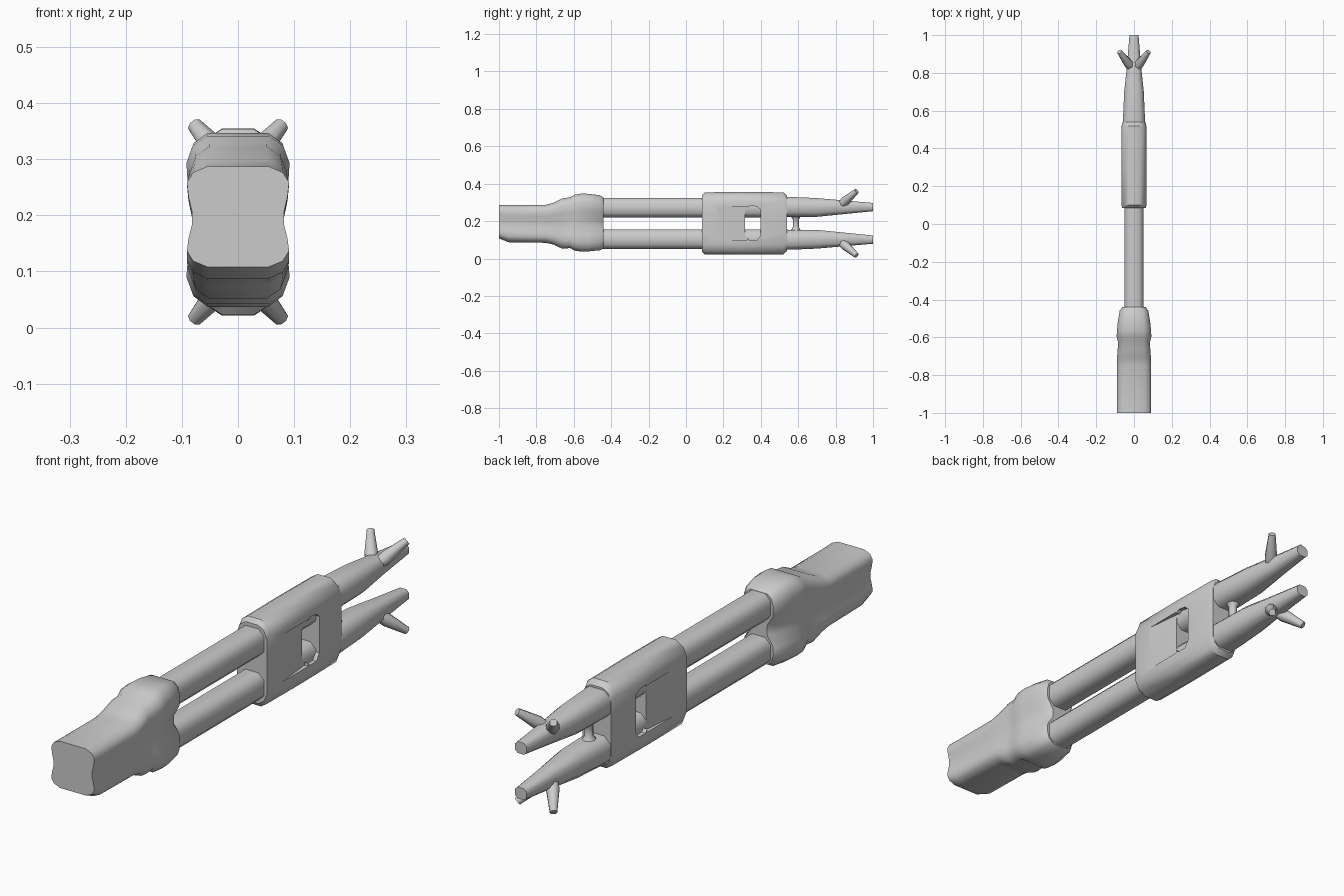
import bpy, bmesh, math
from mathutils import Vector

if "Cube" in bpy.data.objects:
    bpy.data.objects.remove(bpy.data.objects["Cube"])

C = 0.188  # height of the horizontal symmetry plane


def loft(name, rings, angle=35):
    """Skin a list of equal-length rings of 3D points, capped at both ends."""
    bm = bmesh.new()
    vs = [[bm.verts.new(p) for p in r] for r in rings]
    n = len(vs[0])
    for a, b in zip(vs, vs[1:]):
        for i in range(n):
            j = (i + 1) % n
            bm.faces.new((a[i], a[j], b[j], b[i]))
    bm.faces.new(vs[0])
    bm.faces.new(vs[-1])
    bmesh.ops.recalc_face_normals(bm, faces=bm.faces)
    me = bpy.data.meshes.new(name)
    bm.to_mesh(me)
    bm.free()
    ob = bpy.data.objects.new(name, me)
    bpy.context.collection.objects.link(ob)
    smooth(ob, angle)
    return ob


def smooth(ob, angle):
    bpy.ops.object.select_all(action='DESELECT')
    ob.select_set(True)
    bpy.context.view_layer.objects.active = ob
    bpy.ops.object.shade_smooth_by_angle(angle=math.radians(angle))


def octagon(y, z, hx, hz, k=0.55):
    pts = [(k, 1), (1, k), (1, -k), (k, -1), (-k, -1), (-1, -k), (-1, k), (-k, 1)]
    return [(hx * a, y, z + hz * b) for a, b in pts]


def both_sides(half, y):
    """Mirror a half outline (top to bottom) across x = 0."""
    return [(x, y, z) for x, z in half] + [(-x, y, z) for x, z in reversed(half)]


def cut(ob, cutter):
    m = ob.modifiers.new("cut", 'BOOLEAN')
    m.object = cutter
    m.solver = 'EXACT'
    bpy.context.view_layer.objects.active = ob
    bpy.ops.object.modifier_apply(modifier=m.name)
    bpy.data.objects.remove(cutter)


# Handle block: y, half width, top, bottom, waist half width
def block_ring(y, w, t, b, waist):
    m = (t + b) / 2
    h = t - b
    half = [(w * .6, t), (w * .88, t - h * .06), (w, t - h * .16), (w * .97, m + h * .2),
            (waist, m + h * .05), (waist, m - h * .08), (w * .97, m - h * .22),
            (w, b + h * .16), (w * .88, b + h * .06), (w * .6, b)]
    return both_sides(half, y)


loft("handle_block", [block_ring(*s) for s in [
    (-1.0, .091, .287, .108, .082), (-.95, .091, .287, .087, .082),
    (-.75, .091, .287, .084, .082), (-.71, .09, .297, .075, .08),
    (-.66, .086, .322, .052, .075), (-.62, .086, .327, .056, .076),
    (-.595, .092, .341, .042, .082), (-.56, .09, .347, .037, .078),
    (-.52, .086, .346, .038, .068), (-.46, .076, .338, .044, .05),
    (-.44, .062, .325, .055, .035)]], 40)

for s, side in ((1, "upper"), (-1, "lower")):
    # Rods
    z = C + s * .084
    loft(side + "_rod", [octagon(y, z, .051, .052) for y in (-.52, .54)], 50)
    # Tapered fingers
    loft(side + "_finger", [octagon(y, C + s * d, hx, hz) for y, d, hx, hz in [
        (.5, .086, .056, .054), (.56, .088, .058, .053), (.7, .085, .052, .05),
        (.84, .086, .037, .037), (1.0, .087, .024, .022)]], 50)
    # Splayed claws
    for sx in (1, -1):
        a = Vector((sx * .012, .825, C + s * .096))
        b = Vector((sx * .077, .912, C + s * .172))
        d = (b - a).normalized()
        u = d.cross(Vector((1, 0, 0))).normalized()
        v = d.cross(u)
        rings = []
        for t, r in ((0, .02), (.3, .025), (1, .014)):
            rings.append([a.lerp(b, t) + r * (math.cos(k * math.pi / 4) * u + math.sin(k * math.pi / 4) * v)
                          for k in range(8)])
        loft(f"{side}_claw_{'right' if sx > 0 else 'left'}", rings, 50)

# Sleeve around both rods
def sleeve_ring(y, w, h):
    half = [(w * .42, h), (w * .8, h * .9), (w, h * .7), (w, h * .3),
            (w, -h * .3), (w, -h * .7), (w * .8, -h * .9), (w * .42, -h)]
    return both_sides([(x, C + z) for x, z in half], y)


sleeve = loft("sleeve", [sleeve_ring(*s) for s in [
    (.085, .063, .15), (.10, .066, .166), (.30, .067, .167), (.52, .065, .166), (.54, .06, .148)]])

# Sloped recess on each side of the sleeve
for sx in (1, -1):
    def wedge(z, y0, y1):
        return [(sx * .1, y0, C + z), (sx * .0675, y0, C + z), (sx * .05, y1, C + z), (sx * .1, y1, C + z)]
    cut(sleeve, loft("recess_cutter", [wedge(-.09, .16, .33), wedge(.09, .16, .33)]))

# Window through the sleeve
window = [(.315, -.06), (.34, -.09), (.38, -.09), (.398, -.065),
          (.398, .075), (.38, .09), (.345, .095), (.315, .075)]
cut(sleeve, loft("window_cutter", [[(x, y, C + z) for y, z in window] for x in (-.2, .2)]))
smooth(sleeve, 35)

# Flared pin between the fingers
loft("finger_pin", [[(r * math.cos(k * math.pi / 4), .587 + r * math.sin(k * math.pi / 4), C + z)
                     for k in range(8)]
                    for z, r in ((-.06, .04), (-.035, .025), (-.02, .016), (.02, .016), (.035, .025), (.06, .04))], 50)
